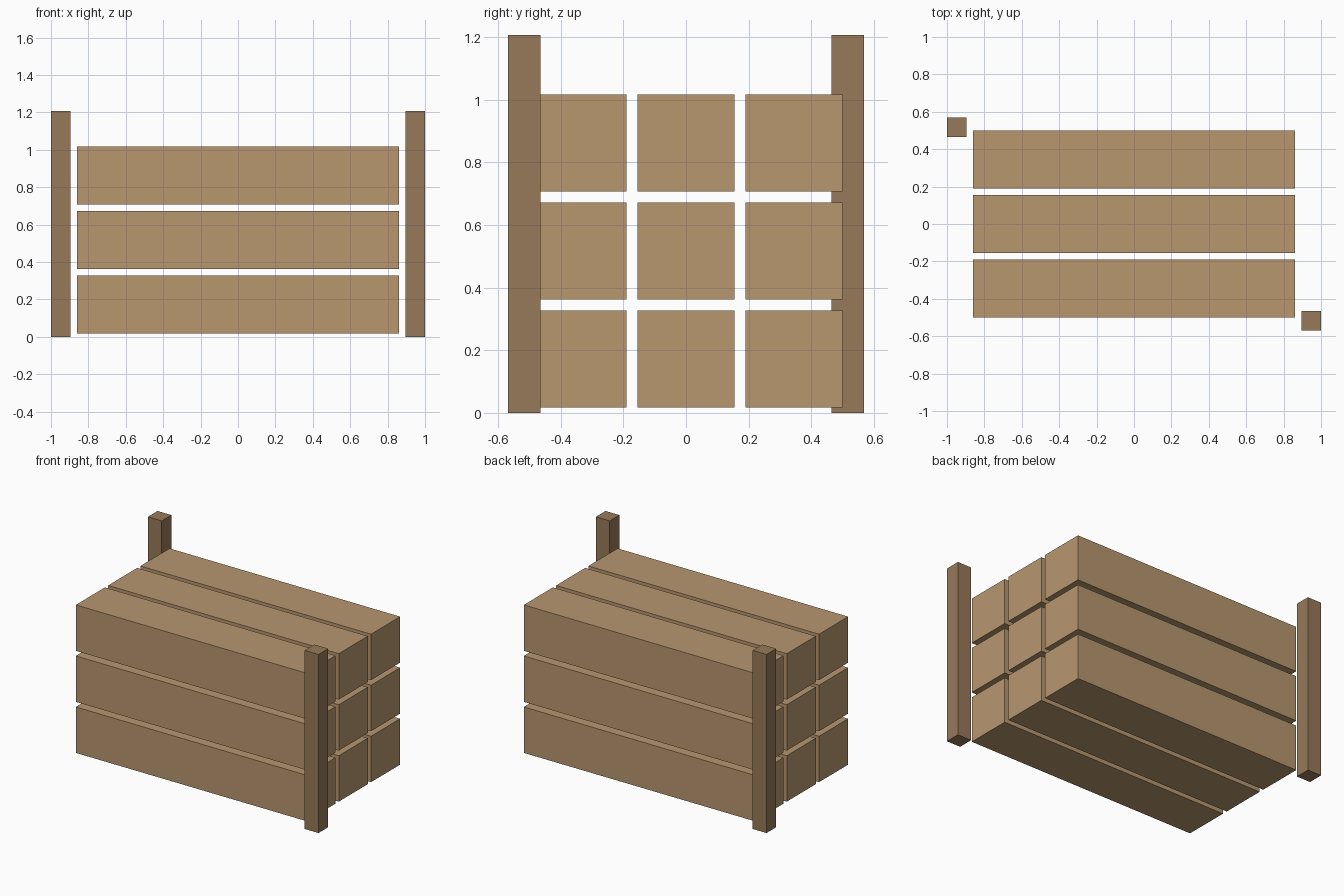
import bpy

if "Cube" in bpy.data.objects:
    bpy.data.objects.remove(bpy.data.objects["Cube"])

U = 2 / 5.8  # stacking pitch of the beams


def material(name, color):
    mat = bpy.data.materials.new(name)
    mat.diffuse_color = (*color, 1)
    mat.use_nodes = True
    mat.node_tree.nodes["Principled BSDF"].inputs["Base Color"].default_value = mat.diffuse_color
    return mat


def box(name, center, size, mat):
    bpy.ops.mesh.primitive_cube_add(size=1)
    ob = bpy.context.object
    ob.name = name
    # bake placement into the mesh, in pitch units
    for v in ob.data.vertices:
        v.co = [(c + p * s) * U for c, p, s in zip(center, v.co, size)]
    ob.data.materials.append(mat)
    return ob


light_wood = material("light_wood", (0.48, 0.31, 0.16))
dark_wood = material("dark_wood", (0.31, 0.195, 0.10))

# Three by three stack of square beams
for row in range(3):
    for col in range(3):
        box(f"beam_{row + 1}_{col + 1}", (0, col - 1, row + 0.5), (5, 0.9, 0.9), light_wood)

# Retaining posts at two opposite corners
for name, side in (("front_right_post", 1), ("back_left_post", -1)):
    box(name, (2.75 * side, -1.5 * side, 1.75), (0.3, 0.3, 3.5), dark_wood)
